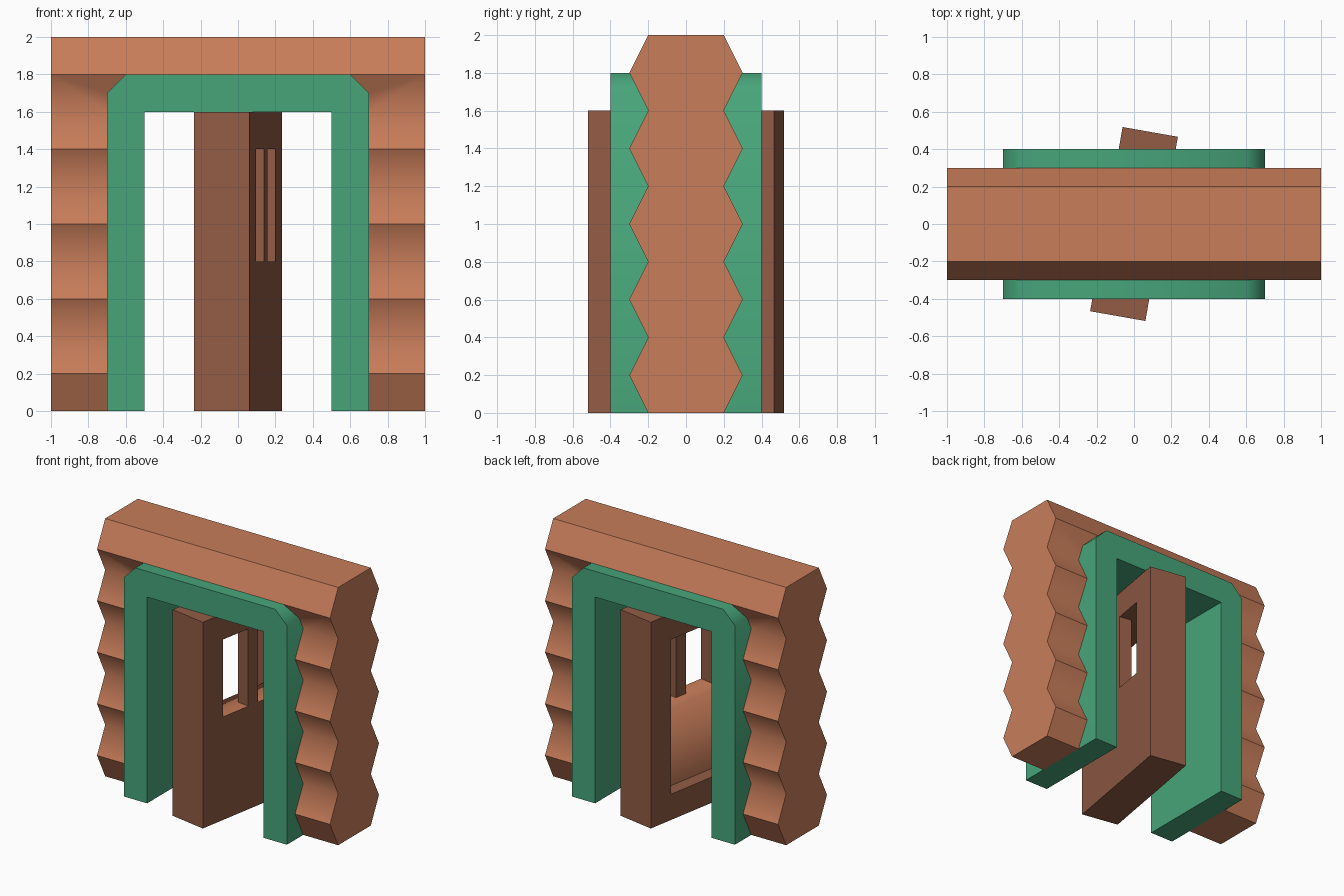
import bpy, bmesh, math
from mathutils import Matrix

if "Cube" in bpy.data.objects:
    bpy.data.objects.remove(bpy.data.objects["Cube"])


def material(name, rgb):
    m = bpy.data.materials.new(name)
    m.diffuse_color = (*rgb, 1)
    m.use_nodes = True
    m.node_tree.nodes["Principled BSDF"].inputs["Base Color"].default_value = m.diffuse_color
    return m


LOG = material("log_orange", (0.58, 0.205, 0.102))
GREEN = material("frame_green", (0.063, 0.375, 0.195))
BROWN = material("door_brown", (0.290, 0.108, 0.060))


def prism(name, pts, axis, half, mats, smooth=None):
    """Extrude a 2D profile (first coord, z) symmetrically along x or y.
    smooth(edge) says which lengthwise edges stay soft."""
    bm = bmesh.new()
    place = (lambda a, z, d: (d, a, z)) if axis == 'X' else (lambda a, z, d: (a, d, z))
    lo, hi = ([bm.verts.new(place(a, z, d)) for a, z in pts] for d in (-half, half))
    bm.faces.new(lo)
    bm.faces.new(hi)
    n = len(pts)
    sides = [bm.faces.new((lo[i], lo[(i + 1) % n], hi[(i + 1) % n], hi[i])) for i in range(n)]
    bmesh.ops.recalc_face_normals(bm, faces=bm.faces)
    if smooth:
        for f in sides:
            f.smooth = True
        for e in bm.edges:
            e.smooth = smooth(e)
    me = bpy.data.meshes.new(name)
    bm.to_mesh(me)
    bm.free()
    for m in mats:
        me.materials.append(m)
    ob = bpy.data.objects.new(name, me)
    bpy.context.collection.objects.link(ob)
    return ob


def cut(ob, cutter):
    """Subtract the cutter, bake the result and drop the cutter."""
    mod = ob.modifiers.new("opening", 'BOOLEAN')
    mod.operation, mod.solver, mod.object = 'DIFFERENCE', 'EXACT', cutter
    mod.material_mode = 'INDEX'
    dg = bpy.context.evaluated_depsgraph_get()
    me = bpy.data.meshes.new_from_object(ob.evaluated_get(dg))
    ob.modifiers.clear()
    ob.data = me
    bpy.data.objects.remove(cutter)


def rect(a0, a1, z0, z1):
    return [(a0, z0), (a1, z0), (a1, z1), (a0, z1)]


# Log wall: zigzag profile, soft valleys and sharp ridges
right = [(0.3 if i % 2 else 0.2, i * 0.2) for i in range(11)]
profile = right + [(-y, z) for y, z in reversed(right)]


def is_valley(e):
    return all(abs(v.co.y) < 0.25 and 0.1 < v.co.z < 1.9 for v in e.verts)


wall = prism("log_wall", profile, 'X', 1.0, [LOG], is_valley)
cut(wall, prism("doorway_cutter", rect(-0.7, 0.7, -0.5, 1.7), 'Y', 1.0, [LOG]))

# Door frame with chamfered top corners
half_frame = [(0.5, 1.6), (0.5, 0), (0.7, 0), (0.7, 1.7), (0.6, 1.8)]
arch = half_frame + [(-x, z) for x, z in reversed(half_frame)]
prism("door_frame", arch, 'Y', 0.4, [GREEN],
      lambda e: e.calc_face_angle(math.pi) < math.radians(50))

# Door slab: window right through, shallow recessed panel below it on one side
door = prism("door", rect(-0.15, 0.15, 0, 1.6), 'Y', 0.5, [BROWN, LOG])
opening = prism("window_cutter", [(-0.3, 0.2), (-0.05, 0.2), (-0.05, 0.8),
                                  (0.3, 0.8), (0.3, 1.4), (-0.3, 1.4)],
                'Y', 0.3, [BROWN, LOG])
for p in opening.data.polygons:
    c = p.center
    panel = abs(c.x + 0.05) < 0.01 and abs(c.z - 0.5) < 0.01 and abs(p.normal.x) > 0.9
    sill = abs(c.z - 0.8) < 0.01 and abs(p.normal.z) > 0.9
    if panel or sill:
        p.material_index = 1
        p.use_smooth = True
cut(door, opening)

# Window bar, flush with the plain side of the door
bar = prism("window_bar", rect(0.05, 0.15, 0.8, 1.4), 'Y', 0.05, [BROWN])

# Door stands open, turned about its middle
for ob in (door, bar):
    ob.matrix_world = Matrix.Rotation(math.radians(-10), 4, 'Z')
